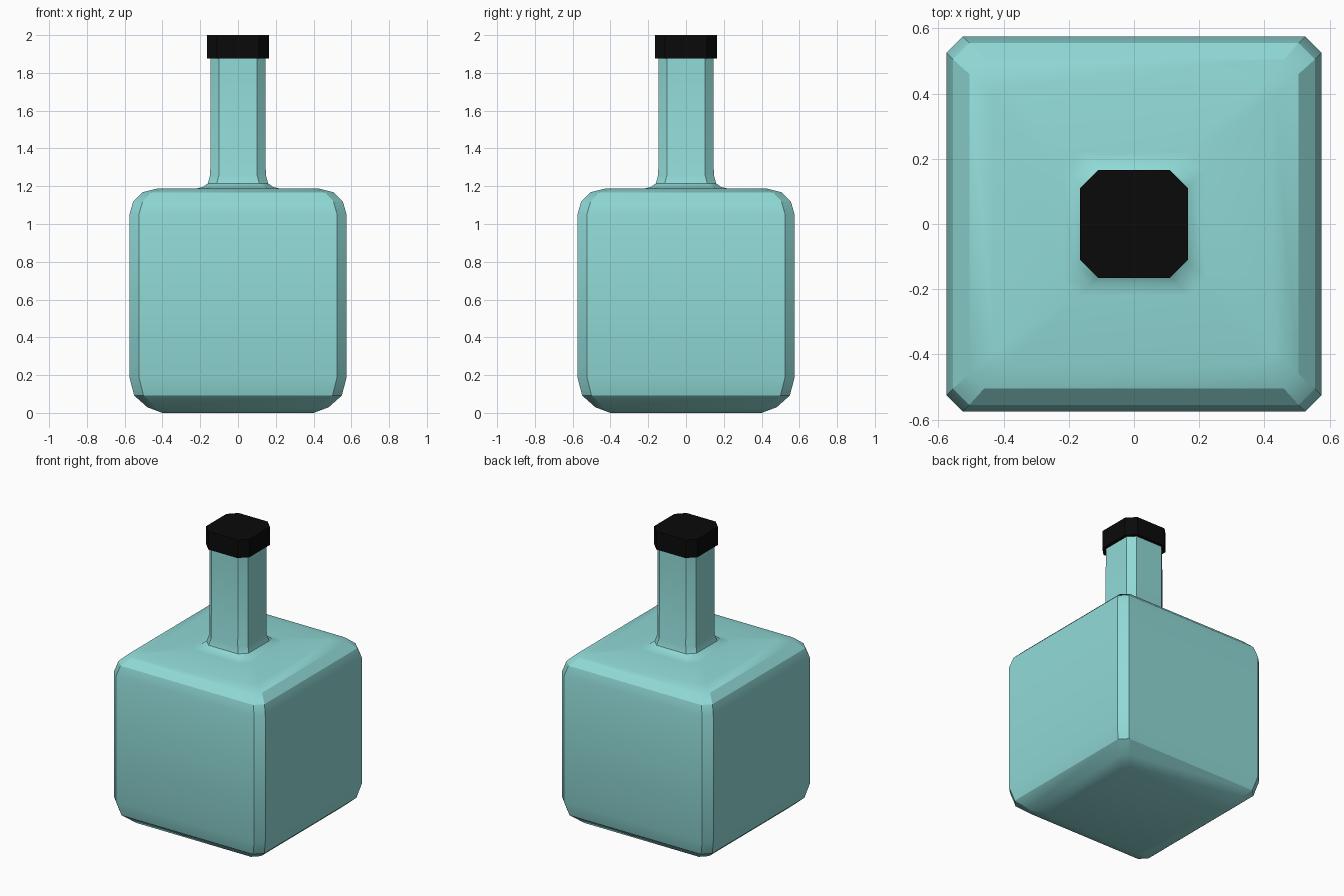
import bpy, bmesh, math

if "Cube" in bpy.data.objects:
    bpy.data.objects.remove(bpy.data.objects["Cube"])


def material(name, color):
    m = bpy.data.materials.new(name)
    m.diffuse_color = (*color, 1)
    m.use_nodes = True
    m.node_tree.nodes["Principled BSDF"].inputs["Base Color"].default_value = m.diffuse_color
    return m


def octagon(w, c):
    # square of half-width w with corners cut by c, counter-clockwise
    k = w - c
    return [(w, -k), (w, k), (k, w), (-k, w), (-w, k), (-w, -k), (-k, -w), (k, -w)]


def loft(name, profile, mat, angle):
    # profile rows: half-width, corner cut, height
    bm = bmesh.new()
    rings = [[bm.verts.new((x, y, z)) for x, y in octagon(w, c)] for w, c, z in profile]
    for a, b in zip(rings, rings[1:]):
        for i in range(8):
            j = (i + 1) % 8
            bm.faces.new((a[i], a[j], b[j], b[i]))
    bm.faces.new(rings[0][::-1])
    bm.faces.new(rings[-1])
    me = bpy.data.meshes.new(name)
    bm.to_mesh(me)
    bm.free()
    ob = bpy.data.objects.new(name, me)
    bpy.context.collection.objects.link(ob)
    me.materials.append(mat)
    bpy.ops.object.select_all(action='DESELECT')
    ob.select_set(True)
    bpy.context.view_layer.objects.active = ob
    bpy.ops.object.shade_smooth_by_angle(angle=math.radians(angle))
    return ob


glass = material("teal_glass", (0.28, 0.70, 0.68))
black = material("black_cap", (0.003, 0.003, 0.003))

# Body, shoulder and flared neck in one skin
loft("bottle", [
    (0.40, 0.04, 0.005), (0.48, 0.045, 0.03), (0.55, 0.05, 0.092), (0.575, 0.05, 0.19),
    (0.575, 0.05, 1.05), (0.555, 0.05, 1.12), (0.505, 0.045, 1.168), (0.43, 0.04, 1.187),
    (0.22, 0.05, 1.188), (0.185, 0.05, 1.196), (0.16, 0.048, 1.215), (0.147, 0.046, 1.26),
    (0.145, 0.045, 1.90)], glass, 27)

# Stopper
loft("cap", [(0.165, 0.055, 1.875), (0.165, 0.055, 2.0)], black, 27)

# Stand exactly on the ground
for v in bpy.data.objects["bottle"].data.vertices:
    if v.co.z < 0.01:
        v.co.z = 0
